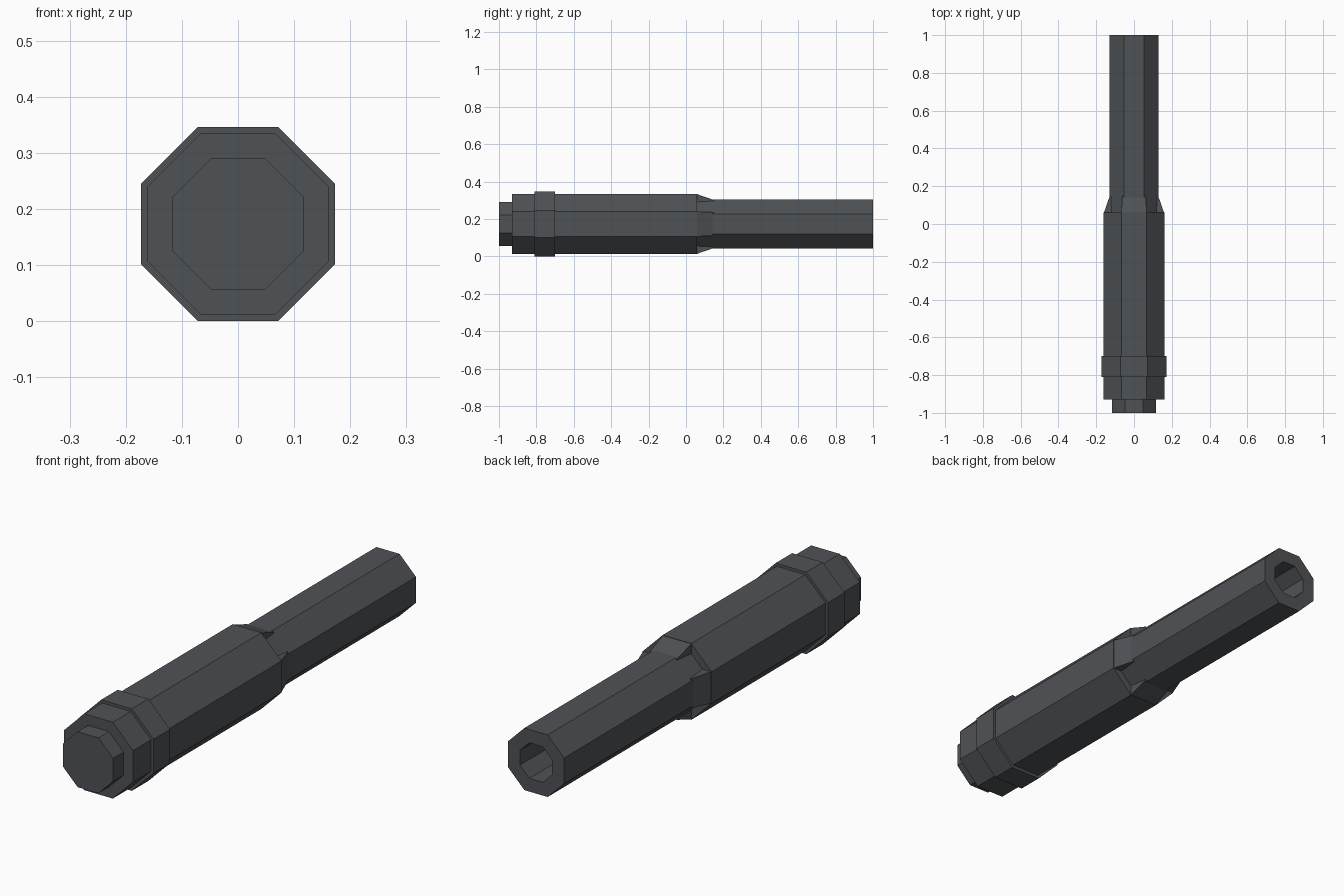
import bpy, bmesh, math

if "Cube" in bpy.data.objects:
    bpy.data.objects.remove(bpy.data.objects["Cube"])

CZ = 0.173  # height of the long axis

metal = bpy.data.materials.new("dark_gunmetal")
metal.diffuse_color = (0.078, 0.085, 0.093, 1)
metal.use_nodes = True
metal.node_tree.nodes["Principled BSDF"].inputs["Base Color"].default_value = metal.diffuse_color


def finish(name, bm):
    bmesh.ops.recalc_face_normals(bm, faces=bm.faces[:])
    me = bpy.data.meshes.new(name)
    bm.to_mesh(me)
    bm.free()
    me.materials.append(metal)
    ob = bpy.data.objects.new(name, me)
    bpy.context.collection.objects.link(ob)
    return ob


def octagon_part(name, profile):
    """Sweep (y, apothem) points into a closed octagonal solid."""
    bm = bmesh.new()
    rings = []
    for y, apothem in profile:
        r = apothem / math.cos(math.pi / 8)
        rings.append([bm.verts.new((r * math.cos(a), y, CZ + r * math.sin(a)))
                      for a in (math.pi / 8 + i * math.pi / 4 for i in range(8))])
    for a, b in zip(rings, rings[1:]):
        for i in range(8):
            j = (i + 1) % 8
            bm.faces.new((a[i], a[j], b[j], b[i]))
    bm.faces.new(rings[0])
    bm.faces.new(rings[-1])
    return finish(name, bm)


# main body with end cap and raised collar
octagon_part("end_cap", [(-1, 0.117), (-0.92, 0.117)])
octagon_part("body", [(-0.93, 0.161), (0.06, 0.161)])
octagon_part("collar", [(-0.81, 0.173), (-0.70, 0.173)])

# hollow barrel: outside, then back down the bore to a closed bottom
octagon_part("barrel", [(0.05, 0.131), (1, 0.131), (1, 0.075), (0.07, 0.075)])

# four sloping wedges that join the body to the barrel
for k in range(4):
    ang = k * math.pi / 2
    c, s = math.cos(ang), math.sin(ang)
    bm = bmesh.new()
    loops = []
    for y, outer, inner, half in ((0.055, 0.161, 0.118, 0.067), (0.15, 0.128, 0.112, 0.062)):
        loops.append([bm.verts.new((d * c - w * s, y, CZ + d * s + w * c))
                      for d, w in ((outer, -half), (outer, half), (inner, half), (inner, -half))])
    a, b = loops
    for i in range(4):
        j = (i + 1) % 4
        bm.faces.new((a[i], a[j], b[j], b[i]))
    bm.faces.new(a)
    bm.faces.new(b)
    finish("joining_wedge_%d" % (k + 1), bm)
